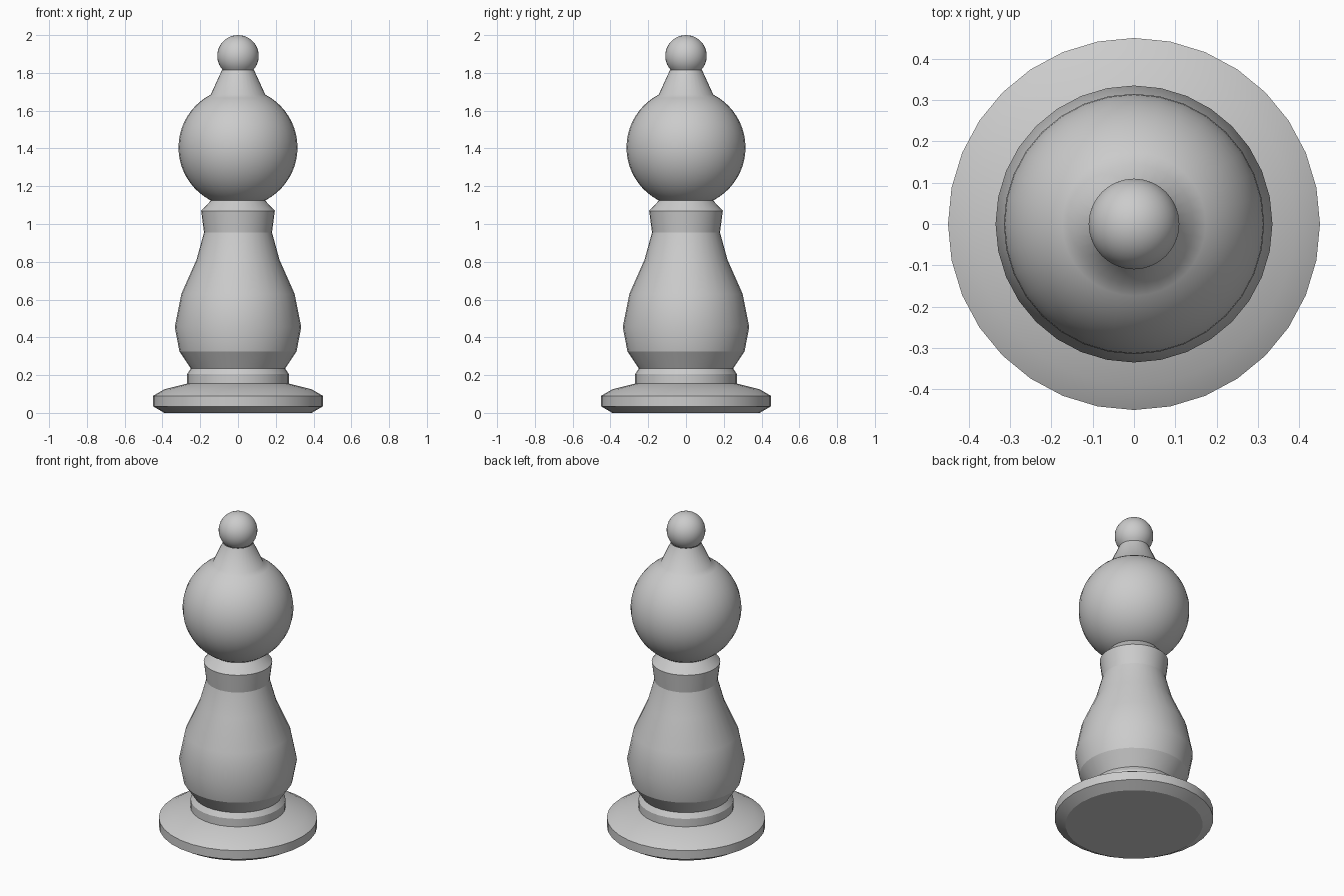
import bpy, bmesh
from math import sin, cos, pi, radians, acos

if "Cube" in bpy.data.objects:
    bpy.data.objects.remove(bpy.data.objects["Cube"])

SIDES = 32


def arc(radius, centre_z, z_start, z_end, steps):
    """Profile points on a sphere between two heights, from low to high."""
    a0 = acos(max(-1, min(1, (centre_z - z_start) / radius)))
    a1 = acos(max(-1, min(1, (centre_z - z_end) / radius)))
    angles = [a0 + (a1 - a0) * i / steps for i in range(steps + 1)]
    return [(radius * sin(a), centre_z - radius * cos(a)) for a in angles]


def lathe(name, profile, smooth_angle=25):
    """Revolve (radius, z) points around the z axis."""
    bm = bmesh.new()
    rings = [[bm.verts.new((r * cos(2 * pi * j / SIDES), r * sin(2 * pi * j / SIDES), z))
              for j in range(SIDES)] for r, z in profile]
    for low, high in zip(rings, rings[1:]):
        for j in range(SIDES):
            k = (j + 1) % SIDES
            bm.faces.new((low[j], low[k], high[k], high[j]))
    bmesh.ops.remove_doubles(bm, verts=bm.verts, dist=1e-5)
    mesh = bpy.data.meshes.new(name)
    bm.to_mesh(mesh)
    bm.free()
    obj = bpy.data.objects.new(name, mesh)
    bpy.context.collection.objects.link(obj)
    bpy.ops.object.select_all(action='DESELECT')
    obj.select_set(True)
    bpy.context.view_layer.objects.active = obj
    bpy.ops.object.shade_smooth_by_angle(angle=radians(smooth_angle))
    return obj


# Wide foot disc with a chamfered underside and a shallow domed top
lathe("base", [(0, 0), (0.39, 0), (0.45, 0.035), (0.45, 0.09),
               (0.39, 0.125), (0.27, 0.155)])

# Stepped ring above the base
lathe("base_ring", [(0.27, 0.155), (0.27, 0.205), (0.25, 0.235)])

# Vase-shaped body, with a crisp flare at the bottom
lathe("body_flare", [(0.25, 0.235), (0.31, 0.325)])
lathe("body", [(0.31, 0.325), (0.335, 0.455), (0.30, 0.63),
               (0.22, 0.81), (0.18, 0.955)])

# Collar under the head
lathe("collar", [(0.18, 0.955), (0.195, 1.07), (0.143, 1.125)])

# Round head flowing into a tapered neck
lathe("head", [(0.143, 1.125)] + arc(0.315, 1.405, 1.128, 1.685, 20)
      + [(0.085, 1.815)], smooth_angle=50)

# Small ball on top
lathe("finial", arc(0.11, 1.89, 1.815, 2.0, 14), smooth_angle=40)
